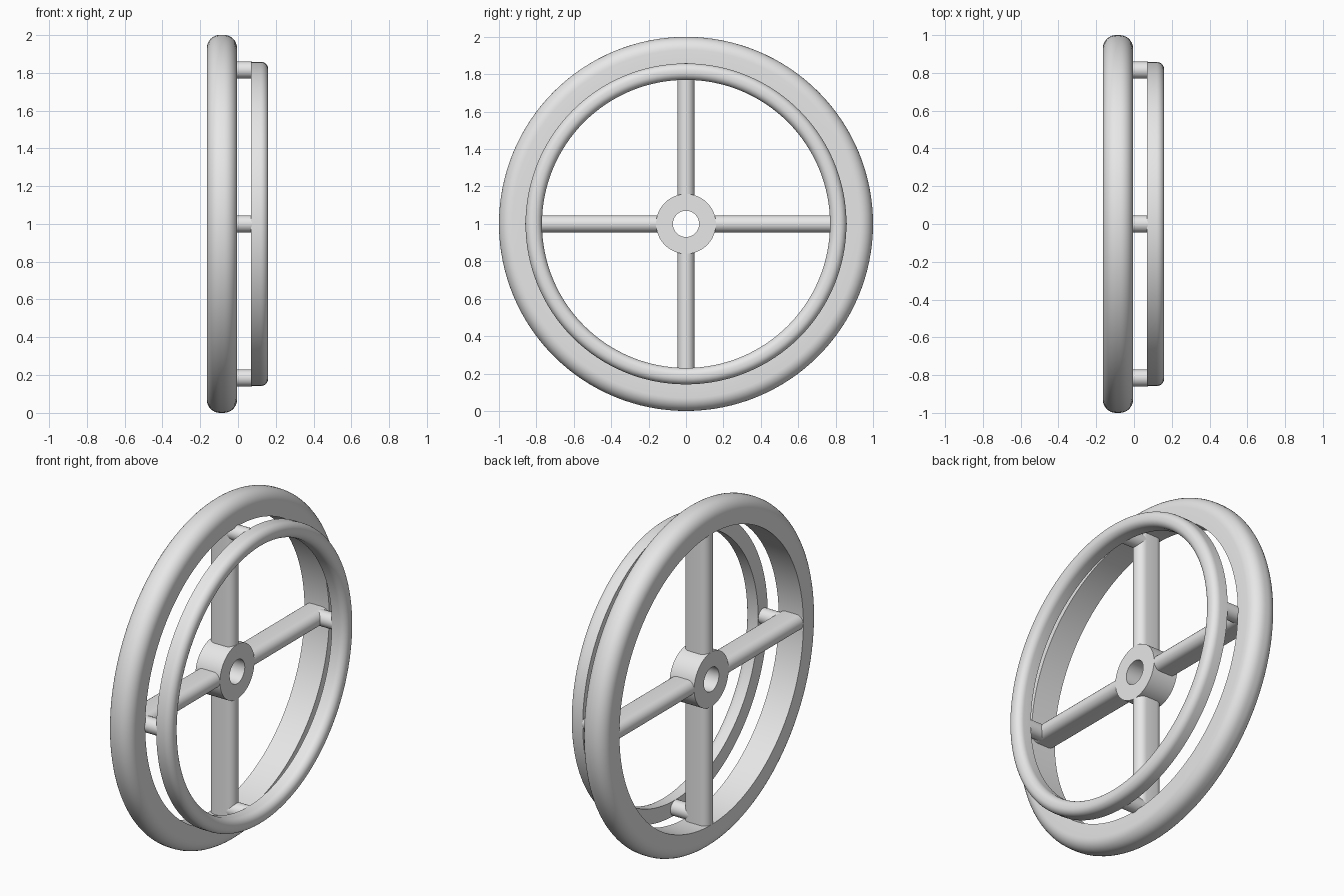
import bpy, bmesh, math
from mathutils import Matrix

if "Cube" in bpy.data.objects:
    bpy.data.objects.remove(bpy.data.objects["Cube"], do_unlink=True)

grey = bpy.data.materials.new("plain grey")
grey.use_nodes = True
grey.diffuse_color = (0.8, 0.8, 0.8, 1)
grey.node_tree.nodes["Principled BSDF"].inputs["Base Color"].default_value = (0.8, 0.8, 0.8, 1)

CENTRE = Matrix.Translation((0, 0, 1))   # the axle runs along x at z = 1
BACK, FRONT = -0.165, -0.005             # side faces of tyre, spokes and hub


def finish(bm, name):
    bmesh.ops.recalc_face_normals(bm, faces=bm.faces)
    bm.transform(CENTRE)
    mesh = bpy.data.meshes.new(name)
    bm.to_mesh(mesh)
    bm.free()
    mesh.materials.append(grey)
    ob = bpy.data.objects.new(name, mesh)
    bpy.context.collection.objects.link(ob)
    bpy.ops.object.select_all(action='DESELECT')
    ob.select_set(True)
    bpy.context.view_layer.objects.active = ob
    bpy.ops.object.shade_smooth_by_angle(angle=math.radians(35))
    return ob


def arc(cx, cy, r, start, end, steps=8):
    """Points on an arc, angles in degrees."""
    angles = [math.radians(start + (end - start) * i / steps) for i in range(steps + 1)]
    return [(cx + r * math.cos(a), cy + r * math.sin(a)) for a in angles]


def ring(name, profile, segments=128):
    """Revolve a closed (x, radius) profile about the axle."""
    bm = bmesh.new()
    loops = []
    for s in range(segments):
        a = 2 * math.pi * s / segments
        loops.append([bm.verts.new((x, r * math.sin(a), r * math.cos(a))) for x, r in profile])
    n = len(profile)
    for s in range(segments):
        p, q = loops[s], loops[(s + 1) % segments]
        for i in range(n):
            j = (i + 1) % n
            bm.faces.new((p[i], p[j], q[j], q[i]))
    return finish(bm, name)


def bar(name, section, direction, turn):
    """Extrude a closed section of 3D points, then turn it about the axle."""
    bm = bmesh.new()
    face = bm.faces.new([bm.verts.new(p) for p in section])
    out = bmesh.ops.extrude_face_region(bm, geom=[face], use_keep_orig=True)
    moved = [v for v in out["geom"] if isinstance(v, bmesh.types.BMVert)]
    bmesh.ops.translate(bm, verts=moved, vec=direction)
    bm.transform(Matrix.Rotation(turn, 4, 'X'))
    return finish(bm, name)


# Tyre: flat inside, rounded tread
c, inner = 0.07, 0.853
ring("tyre", [(BACK, inner), (FRONT, inner)]
     + arc(FRONT - c, 1 - c, c, 0, 90) + arc(BACK + c, 1 - c, c, 90, 180))

# Hand rim: flat back, rounded outer side
c, low, high, near, far = 0.04, 0.77, 0.858, 0.07, 0.16
ring("hand_rim", [(near, high), (near, low)]
     + arc(far - c, low + c, c, -90, 0) + arc(far - c, high - c, c, 0, 90))

# Hub with axle hole
ring("hub", [(BACK, 0.07), (FRONT, 0.07), (FRONT, 0.16), (BACK, 0.16)], 64)

# Four round-edged spokes, each with a peg holding the hand rim
r = 0.045
spoke_section = [(x, y, 0.12) for x, y in
                 arc(FRONT - r, 0, r, -90, 90, 12) + arc(BACK + r, 0, r, 90, 270, 12)]
peg_section = [(FRONT - r, y, 0.815 + z) for y, z in arc(0, 0, r, 0, 345, 23)]
for place, quarter in (("top", 0), ("right_side", 1), ("bottom", 2), ("left_side", 3)):
    turn = quarter * math.pi / 2
    bar("spoke_" + place, spoke_section, (0, 0, 0.74), turn)
    bar("peg_" + place, peg_section, (near + r + 0.01, 0, 0), turn)
